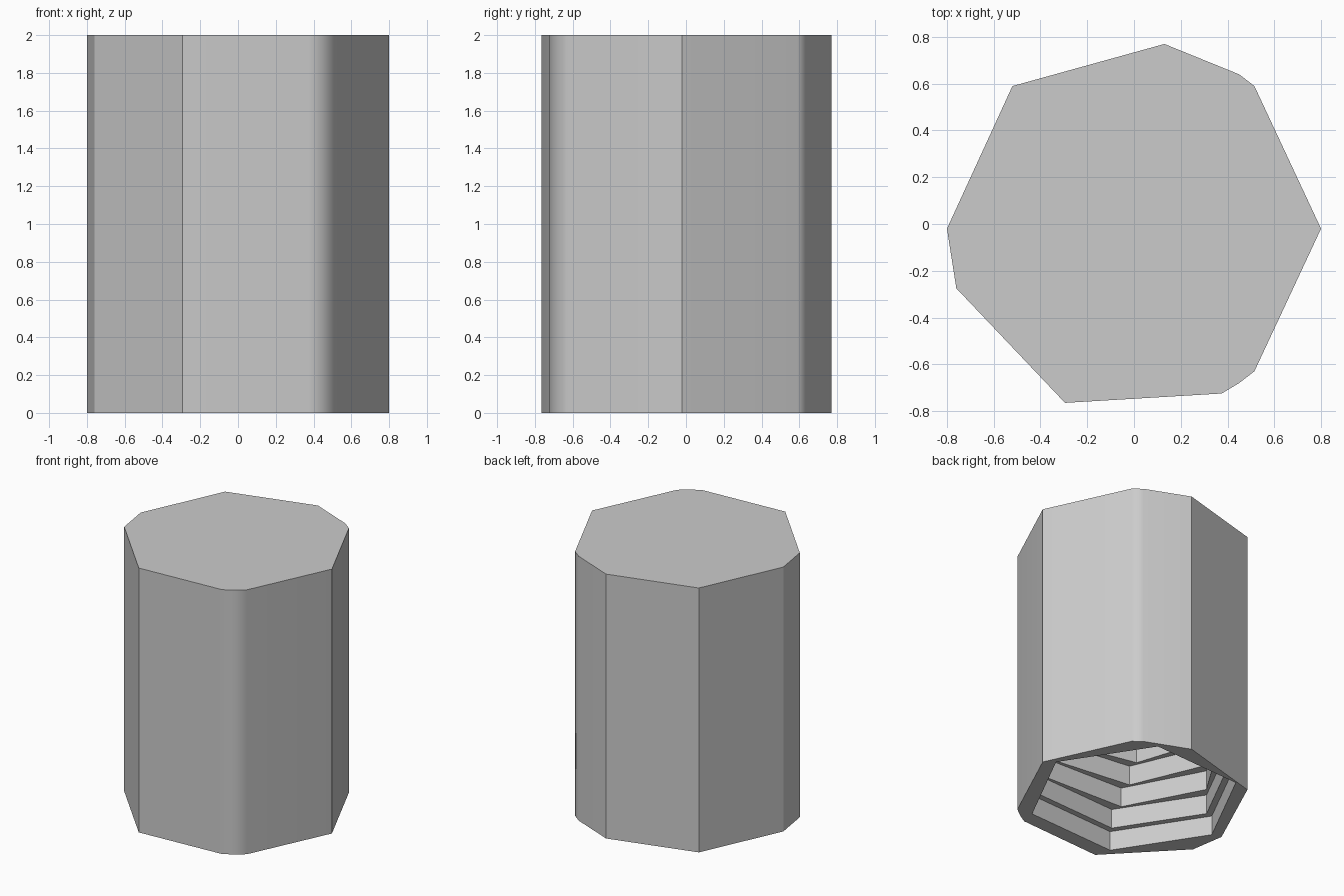
import bpy
import bmesh
from math import cos, sin, radians

cube = bpy.data.objects.get("Cube")
if cube:
    bpy.data.objects.remove(cube, do_unlink=True)

HEIGHT = 2.0
STEP = 0.147      # riser height of each hollow tier
TIERS = 11

# Irregular column outline, counter-clockwise
outline = [(0.8, -0.02), (0.515, 0.59), (0.45, 0.64), (0.13, 0.77),
           (-0.52, 0.59), (-0.8, -0.02), (-0.76, -0.275), (-0.295, -0.765),
           (0.375, -0.725), (0.45, -0.68), (0.515, -0.63)]

grey = bpy.data.materials.new("stone_grey")
grey.use_nodes = True
colour = (0.6, 0.6, 0.6, 1)
grey.diffuse_color = colour
grey.node_tree.nodes["Principled BSDF"].inputs["Base Color"].default_value = colour

bm = bmesh.new()


def ring(points, z):
    return [bm.verts.new((x, y, z)) for x, y in points]


def join(a, b):
    for i in range(len(a)):
        j = (i + 1) % len(a)
        bm.faces.new((a[i], a[j], b[j], b[i]))


def loop_edges(verts):
    return [e for e in bm.edges if e.verts[0] in verts and e.verts[1] in verts]


def tier(k):
    """Hexagon that shrinks and slowly twists with each tier."""
    radius = 0.73 - 0.05 * k
    turn = 3 - (0 if k < 2 else 5 * (k - 1))
    return [(radius * cos(radians(turn + 60 * i)),
             radius * sin(radians(turn + 60 * i))) for i in range(6)]


# Outer walls and flat top
base = ring(outline, 0)
top = ring(outline, HEIGHT)
join(base, top)
bm.faces.new(top)

# Stepped hollow rising from the underside
mouth = ring(tier(0), 0)
lower = mouth
for k in range(TIERS):
    if k:
        ledge = ring(tier(k), STEP * k)
        join(ledge, lower)
        lower = ledge
    upper = ring(tier(k), STEP * (k + 1))
    join(upper, lower)
    lower = upper
bm.faces.new(lower)

# Flat rim between the outline and the mouth of the hollow
rim = [e for e in bm.edges if e.is_boundary]
bmesh.ops.triangle_fill(bm, edges=rim, use_beauty=True, normal=(0, 0, -1))
bmesh.ops.recalc_face_normals(bm, faces=bm.faces)

mesh = bpy.data.meshes.new("column")
bm.to_mesh(mesh)
bm.free()
mesh.materials.append(grey)
column = bpy.data.objects.new("column", mesh)
bpy.context.collection.objects.link(column)

# Soft corners on the narrow chamfers, crisp edges elsewhere
bpy.context.view_layer.objects.active = column
column.select_set(True)
bpy.ops.object.shade_smooth_by_angle(angle=radians(30))
weighted = column.modifiers.new("weighted_normals", "WEIGHTED_NORMAL")
weighted.keep_sharp = True
